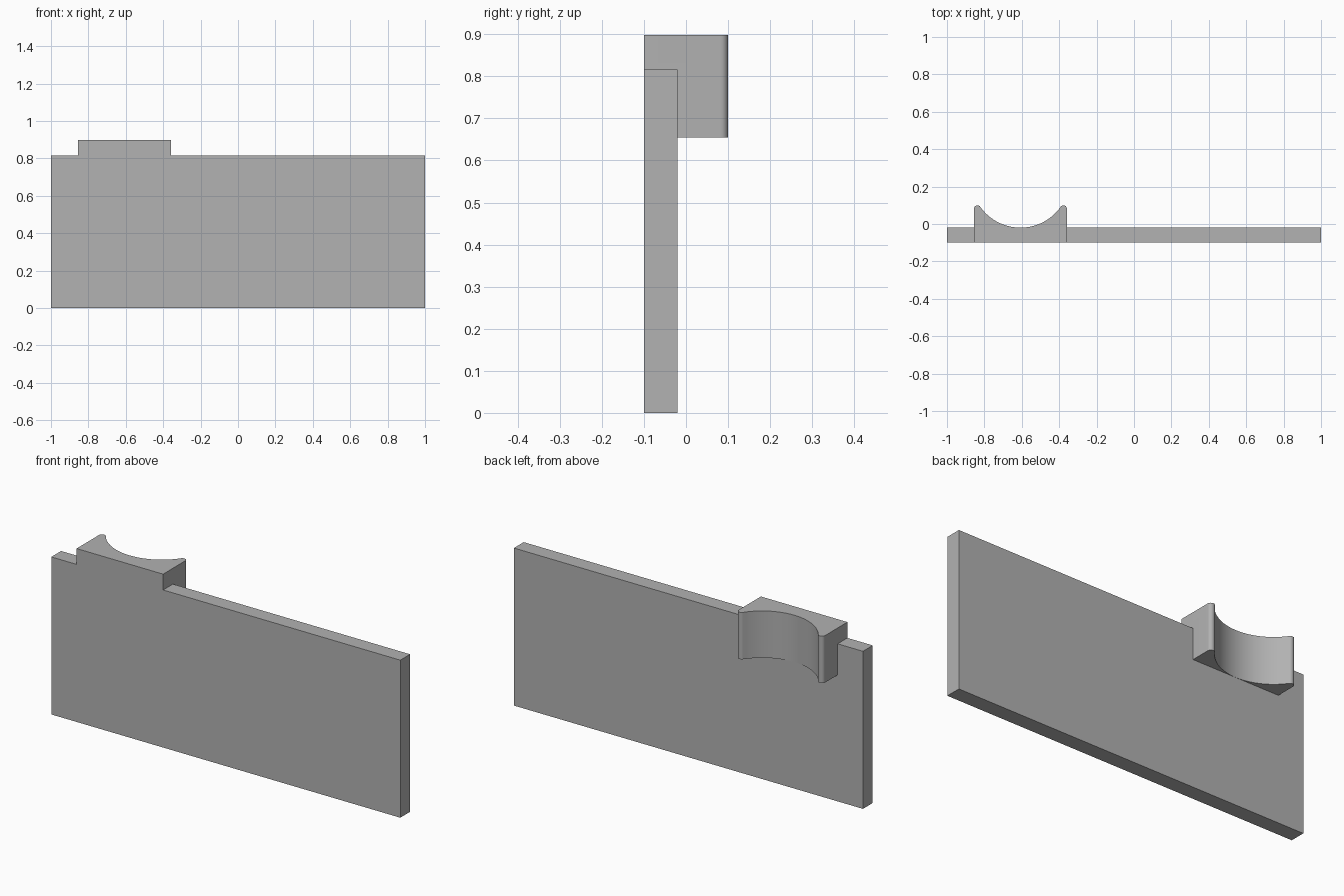
import bpy
import bmesh
from math import atan2, cos, sin, pi

cube = bpy.data.objects.get("Cube")
if cube:
    bpy.data.objects.remove(cube)

grey = bpy.data.materials.new("plain grey")
grey.use_nodes = True
colour = (0.445, 0.445, 0.445, 1)
grey.diffuse_color = colour
grey.node_tree.nodes["Principled BSDF"].inputs["Base Color"].default_value = colour


def extrude_outline(name, outline, bottom, top):
    """Raise a flat x, y outline into a solid."""
    bm = bmesh.new()
    face = bm.faces.new([bm.verts.new((x, y, bottom)) for x, y in outline])
    raised = bmesh.ops.extrude_face_region(bm, geom=[face])
    verts = [v for v in raised["geom"] if isinstance(v, bmesh.types.BMVert)]
    bmesh.ops.translate(bm, verts=verts, vec=(0, 0, top - bottom))
    bmesh.ops.recalc_face_normals(bm, faces=bm.faces)
    mesh = bpy.data.meshes.new(name)
    bm.to_mesh(mesh)
    bm.free()
    mesh.materials.append(grey)
    obj = bpy.data.objects.new(name, mesh)
    bpy.context.collection.objects.link(obj)
    return obj


def arc(cx, cy, radius, start, end, steps):
    angles = [start + (end - start) * i / steps for i in range(steps + 1)]
    return [(cx + radius * cos(a), cy + radius * sin(a)) for a in angles]


FRONT, BACK = -0.1, 0.1
PANEL_BACK = -0.02

# Flat upright panel
panel = extrude_outline(
    "panel", [(-1, FRONT), (1, FRONT), (1, PANEL_BACK), (-1, PANEL_BACK)], 0, 0.816)

# Cradle block: round tips blending tangentially into a scooped back
mid, half, tip = -0.607, 0.248, 0.018
scoop_low = PANEL_BACK + 0.0005
tip_x, tip_y = half - tip, BACK - tip
rise = tip_y - scoop_low
scoop = (tip_x ** 2 + rise ** 2 - tip ** 2) / (2 * (rise + tip))
scoop_y = scoop_low + scoop
lean = atan2(scoop_y - tip_y, tip_x)

right_tip = arc(mid + tip_x, tip_y, tip, 0, pi - lean, 12)
hollow = arc(mid, scoop_y, scoop, -lean, lean - pi, 48)
left_tip = arc(mid - tip_x, tip_y, tip, lean, pi, 12)
outline = [(mid - half, FRONT), (mid + half, FRONT)]
outline += right_tip + hollow[1:-1] + left_tip
cradle = extrude_outline("cradle", outline, 0.655, 0.898)

# Fuse the block into the panel
union = panel.modifiers.new("fuse cradle", "BOOLEAN")
union.operation = "UNION"
union.solver = "EXACT"
union.object = cradle
bpy.context.view_layer.objects.active = panel
panel.select_set(True)
bpy.ops.object.modifier_apply(modifier=union.name)
bpy.data.objects.remove(cradle)
panel.name = "panel_with_cradle"
bpy.ops.object.shade_smooth_by_angle(angle=pi / 6)
